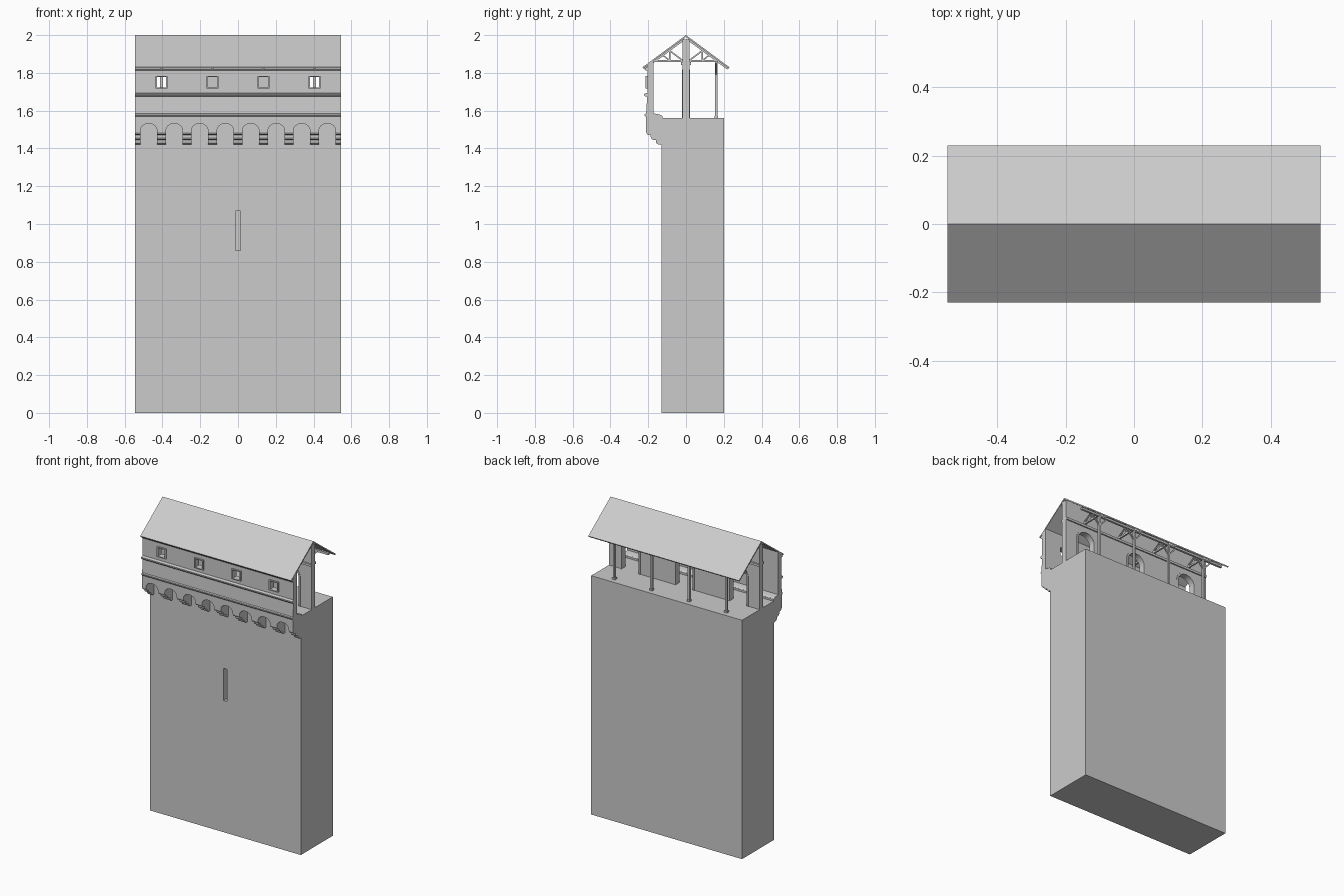
import bpy, bmesh, math
from mathutils import Vector

cube = bpy.data.objects.get("Cube")
if cube:
    bpy.data.objects.remove(cube, do_unlink=True)

stone = bpy.data.materials.new("plain_grey")
stone.use_nodes = True
GREY = (0.6, 0.6, 0.6, 1)
stone.diffuse_color = GREY
stone.node_tree.nodes["Principled BSDF"].inputs["Base Color"].default_value = GREY

W = 0.545            # half length of the wall
BAY = 0.135          # corbel spacing
BAYS = [-3 * BAY, -BAY, BAY, 3 * BAY]


def finish(name, bm):
    bmesh.ops.recalc_face_normals(bm, faces=bm.faces)
    me = bpy.data.meshes.new(name)
    bm.to_mesh(me)
    bm.free()
    me.materials.append(stone)
    ob = bpy.data.objects.new(name, me)
    bpy.context.collection.objects.link(ob)
    return ob


def prism(name, pts, a, b, along="x"):
    """Extrude a profile (y,z along x, or x,z along y) from a to b."""
    bm = bmesh.new()
    place = (lambda u, v, t: (t, u, v)) if along == "x" else (lambda u, v, t: (u, t, v))
    near = [bm.verts.new(place(u, v, a)) for u, v in pts]
    far = [bm.verts.new(place(u, v, b)) for u, v in pts]
    bm.faces.new(near)
    bm.faces.new(far[::-1])
    for i in range(len(pts)):
        j = (i + 1) % len(pts)
        bm.faces.new((near[i], far[i], far[j], near[j]))
    return finish(name, bm)


def box(name, x0, x1, y0, y1, z0, z1):
    return prism(name, [(y0, z0), (y1, z0), (y1, z1), (y0, z1)], x0, x1)


def bar(name, p, q, size):
    """Square timber between two points."""
    p, q = Vector(p), Vector(q)
    d = q - p
    bm = bmesh.new()
    bmesh.ops.create_cube(bm, size=1)
    bmesh.ops.scale(bm, vec=(size, size, d.length), verts=bm.verts)
    rot = d.to_track_quat("Z", "Y").to_matrix()
    bmesh.ops.rotate(bm, matrix=rot, verts=bm.verts)
    bmesh.ops.translate(bm, vec=(p + q) / 2, verts=bm.verts)
    return finish(name, bm)


def cut(target, cutters):
    bpy.context.view_layer.objects.active = target
    for c in cutters:
        m = target.modifiers.new("opening", "BOOLEAN")
        m.operation, m.solver, m.object = "DIFFERENCE", "EXACT", c
        bpy.ops.object.modifier_apply(modifier=m.name)
        bpy.data.objects.remove(c, do_unlink=True)


def arch(cx, rx, rz, spring, n=14):
    """Arch points from left spring to right spring."""
    return [(cx - rx * math.cos(math.pi * i / n), spring + rz * math.sin(math.pi * i / n))
            for i in range(n + 1)]


# Main wall with arrow slit
wall = box("main_wall", -W, W, -0.13, 0.2, 0, 1.56)
cut(wall, [box("slit_cutter", -0.013, 0.013, -0.2, -0.08, 0.86, 1.07)])

# Arched slab carried by the corbels
outline = [(-W, 1.575), (-W, 1.49)]
for i in range(8):
    cx = (i - 3.5) * BAY
    a = arch(cx, 0.043, 0.035, 1.497)
    outline += [(a[0][0], 1.49)] + a + [(a[-1][0], 1.49)]
outline += [(W, 1.49), (W, 1.575)]
prism("arched_slab", outline, -0.213, -0.13, "y")
prism("walkway_step", [(-0.205, 1.57), (-0.125, 1.56), (-0.125, 1.572), (-0.14, 1.58),
                       (-0.175, 1.586), (-0.205, 1.586)], -W, W)

# Stepped corbels
steps = [(-0.13, 1.42)]
for k, y in enumerate((-0.16, -0.187, -0.211)):
    z = 1.42 + k * 0.025
    steps += [(y + 0.015, z), (y + 0.004, z + 0.006), (y, z + 0.016), (y, z + 0.025)]
steps += [(-0.13, 1.495)]
for i in range(9):
    cx = (i - 4) * BAY
    prism("corbel", steps, max(cx - 0.024, -W), min(cx + 0.024, W))

# Front parapet wall with windows
parapet = prism("parapet_wall", [(-0.212, 1.57), (-0.172, 1.57), (-0.172, 1.865),
                                 (-0.205, 1.842), (-0.205, 1.685)], -W, W)
cut(parapet, [box("window_cutter", x - 0.026, x + 0.026, -0.3, -0.1, 1.722, 1.778)
              for x in BAYS])
for x in BAYS:
    for s in (-1, 1):
        c = x + s * 0.029
        box("window_jamb", c - 0.004, c + 0.004, -0.214, -0.2, 1.717, 1.783)
        zc = 1.75 + s * 0.03
        box("window_lintel", x - 0.033, x + 0.033, -0.214, -0.2, zc - 0.003, zc + 0.003)

# Horizontal mouldings
for z, y in ((1.578, -0.22), (1.685, -0.222), (1.822, -0.218)):
    prism("moulding", [(-0.2, z - 0.01), (y + 0.006, z - 0.01), (y, z - 0.003),
                       (y, z + 0.004), (-0.2, z + 0.011)], -W, W)

# Middle wall with three arched doorways
outline = [(-W, 1.978), (-W, 1.56)]
DOORS = (-0.39, 0, 0.39)
R, SPRING = 0.062, 1.745
for x in DOORS:
    outline += [(x - R, 1.56)] + arch(x, R, R, SPRING) + [(x + R, 1.56)]
outline += [(W, 1.56), (W, 1.978)]
prism("middle_wall", outline, -0.018, 0.018, "y")
for x in DOORS:
    o = R + 0.012
    ring = [(x - o, 1.56)] + arch(x, o, o, SPRING) + [(x + o, 1.56), (x + R, 1.56)]
    ring += arch(x, R, R, SPRING)[::-1] + [(x - R, 1.56)]
    prism("door_surround", ring, -0.021, 0.021, "y")
for s in (-1, 1):
    box("wall_ledge", -W, W, min(s * 0.015, s * 0.026), max(s * 0.015, s * 0.026), 1.843, 1.858)

# Gabled roof
prism("roof", [(-0.23, 1.83), (0, 2.0), (0.23, 1.83), (0.226, 1.823),
               (0, 1.99), (-0.226, 1.823)], -W, W)

# Back posts, roof trusses and braces
for x in BAYS:
    box("back_post", x - 0.007, x + 0.007, 0.153, 0.167, 1.56, 1.86)
    box("post_base", x - 0.01, x + 0.01, 0.15, 0.17, 1.56, 1.572)
    for s in (-1, 1):
        bar("knee_brace", (x, 0.16, 1.79), (x + s * 0.055, 0.16, 1.85), 0.008)
        bar("tie_beam", (x, s * 0.015, 1.863), (x, s * 0.175, 1.863), 0.011)
        bar("rafter", (x, s * 0.01, 1.978), (x, s * 0.222, 1.822), 0.011)
        bar("diagonal_strut", (x, s * 0.02, 1.868), (x, s * 0.09, 1.92), 0.008)
        bar("upright_strut", (x, s * 0.085, 1.865), (x, s * 0.085, 1.925), 0.008)
        bar("outer_strut", (x, s * 0.09, 1.868), (x, s * 0.125, 1.895), 0.007)
box("post_plate", -W, W, 0.153, 0.167, 1.85, 1.864)
